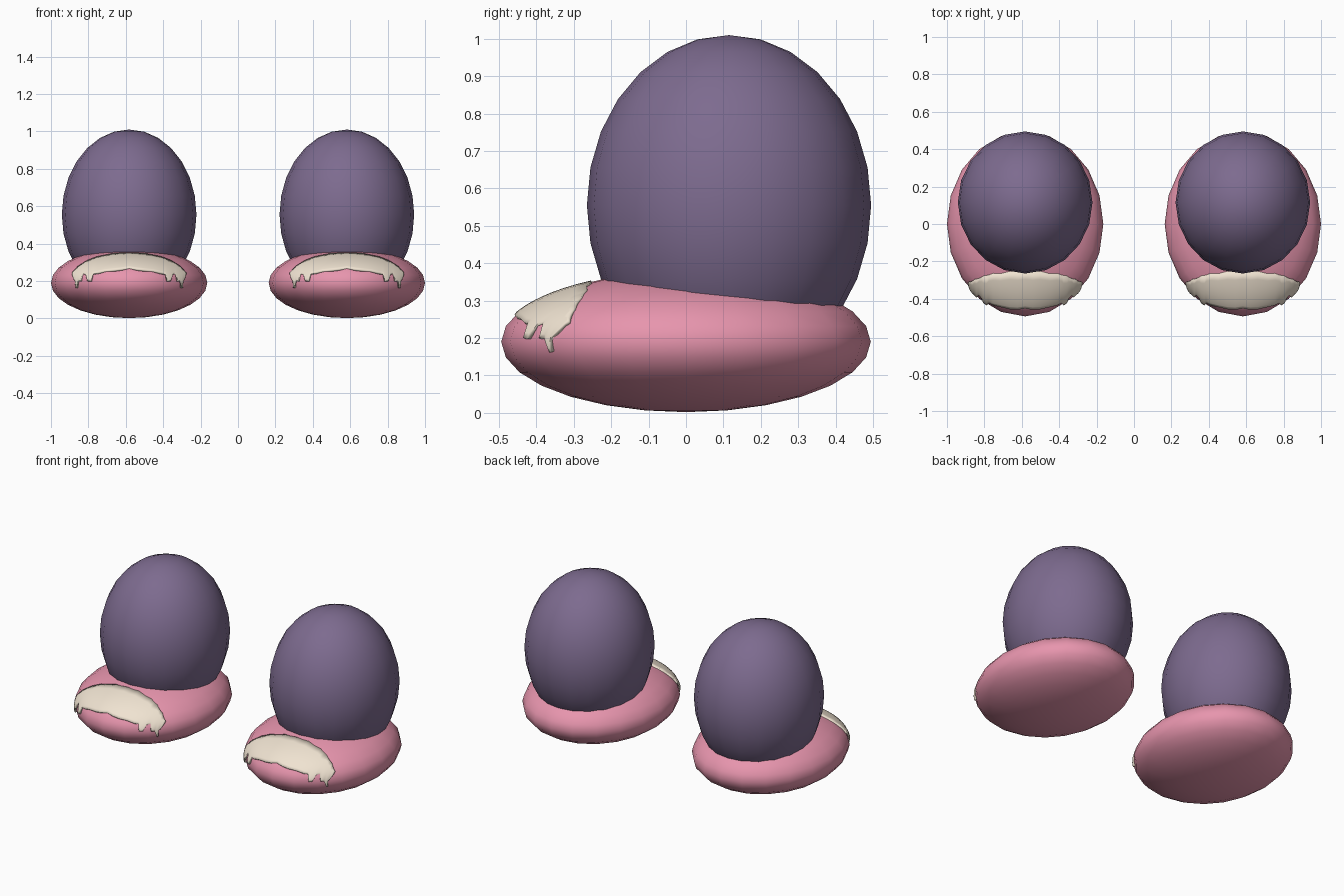
import bpy, bmesh
from math import sqrt

if "Cube" in bpy.data.objects:
    bpy.data.objects.remove(bpy.data.objects["Cube"])

FX, FR, FZ = 0.582, (0.418, 0.494, 0.188), 0.19   # foot offset, radii, centre height


def material(name, rgb):
    m = bpy.data.materials.new(name)
    m.diffuse_color = (*rgb, 1)
    m.use_nodes = True
    m.node_tree.nodes["Principled BSDF"].inputs["Base Color"].default_value = m.diffuse_color
    return m


PINK = material("pink", (0.80, 0.30, 0.42))
PURPLE = material("purple", (0.205, 0.147, 0.275))
CREAM = material("cream", (0.87, 0.77, 0.64))


def ellipsoid(name, centre, radii, mat):
    bpy.ops.mesh.primitive_uv_sphere_add(segments=20, ring_count=14, radius=1, location=centre)
    ob = bpy.context.object
    ob.name = name
    ob.scale = radii
    bpy.ops.object.transform_apply(location=False, rotation=False, scale=True)
    bpy.ops.object.shade_smooth()
    ob.data.materials.append(mat)


def lerp(table, x):
    for (x0, z0), (x1, z1) in zip(table, table[1:]):
        if x <= x1:
            return z0 + (z1 - z0) * (x - x0) / (x1 - x0)
    return table[-1][1]


# icing outline for half a foot: (sideways offset, height)
LOWER = [(0, .270), (.04, .263), (.08, .258), (.13, .253), (.17, .243), (.192, .24),
         (.204, .20), (.221, .20), (.231, .235), (.245, .24), (.257, .20), (.271, .20),
         (.278, .162), (.283, .162), (.287, .20), (.295, .212), (.302, .235)]
UPPER = [(0, .352), (.08, .348), (.17, .330), (.22, .311), (.27, .28), (.302, .245)]


def icing(name, cx):
    bm = bmesh.new()
    rows, k = 9, 1.012
    half = LOWER[1:]
    xs = [-p[0] for p in reversed(half)] + [p[0] for p in LOWER]
    cols = []
    for x in xs:
        lo, hi = lerp(LOWER, abs(x)), lerp(UPPER, abs(x))
        col = []
        for j in range(rows):
            z = lo + (hi - lo) * j / (rows - 1) - FZ
            y = -FR[1] * sqrt(max(0, 1 - (x / FR[0]) ** 2 - (z / FR[2]) ** 2))
            col.append(bm.verts.new((x * k, y * k, z * k)))
        cols.append(col)
    for a, b in zip(cols, cols[1:]):
        for j in range(rows - 1):
            bm.faces.new((a[j], b[j], b[j + 1], a[j + 1]))
    me = bpy.data.meshes.new(name)
    bm.to_mesh(me)
    bm.free()
    ob = bpy.data.objects.new(name, me)
    bpy.context.collection.objects.link(ob)
    ob.location = (cx, 0, FZ)
    me.materials.append(CREAM)
    for p in me.polygons:
        p.use_smooth = True
    sol = ob.modifiers.new("thickness", 'SOLIDIFY')
    sol.thickness = 0.012
    sol.offset = -1


for side, s in (("left", -1), ("right", 1)):
    ellipsoid(side + "_foot", (s * FX, 0, FZ), FR, PINK)
    ellipsoid(side + "_leg", (s * FX, 0.115, 0.555), (0.36, 0.38, 0.455), PURPLE)
    icing(side + "_toe_icing", s * FX)
